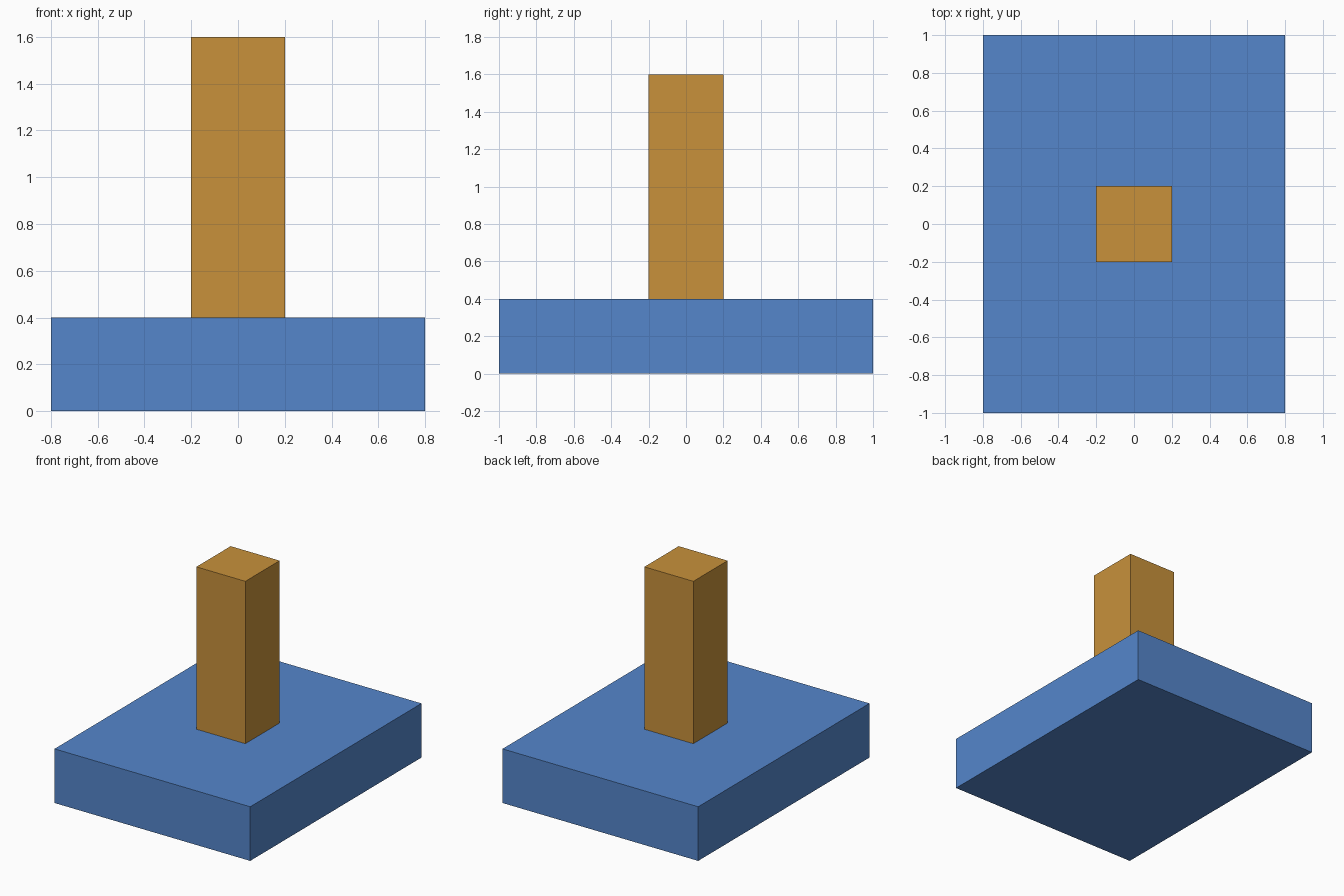
import bpy

# Remove the default cube
default = bpy.data.objects.get("Cube")
if default:
    bpy.data.objects.remove(default, do_unlink=True)


def make_material(name, rgb):
    mat = bpy.data.materials.new(name)
    mat.use_nodes = True
    color = (*rgb, 1)
    mat.diffuse_color = color
    mat.node_tree.nodes["Principled BSDF"].inputs["Base Color"].default_value = color
    return mat


def add_box(name, size, bottom, mat):
    """Box centred on the z axis, standing on the given height."""
    bpy.ops.mesh.primitive_cube_add(size=1, location=(0, 0, bottom + size[2] / 2))
    box = bpy.context.object
    box.name = name
    box.scale = size
    bpy.ops.object.transform_apply(location=False, rotation=False, scale=True)
    box.data.materials.append(mat)
    return box


blue = make_material("blue", (0.09, 0.24, 0.6))
ochre = make_material("ochre", (0.58, 0.285, 0.044))

# Wide slab with a square column standing on it
base_height = 0.4
add_box("base", (1.6, 2.0, base_height), 0, blue)
add_box("column", (0.4, 0.4, 1.2), base_height, ochre)
